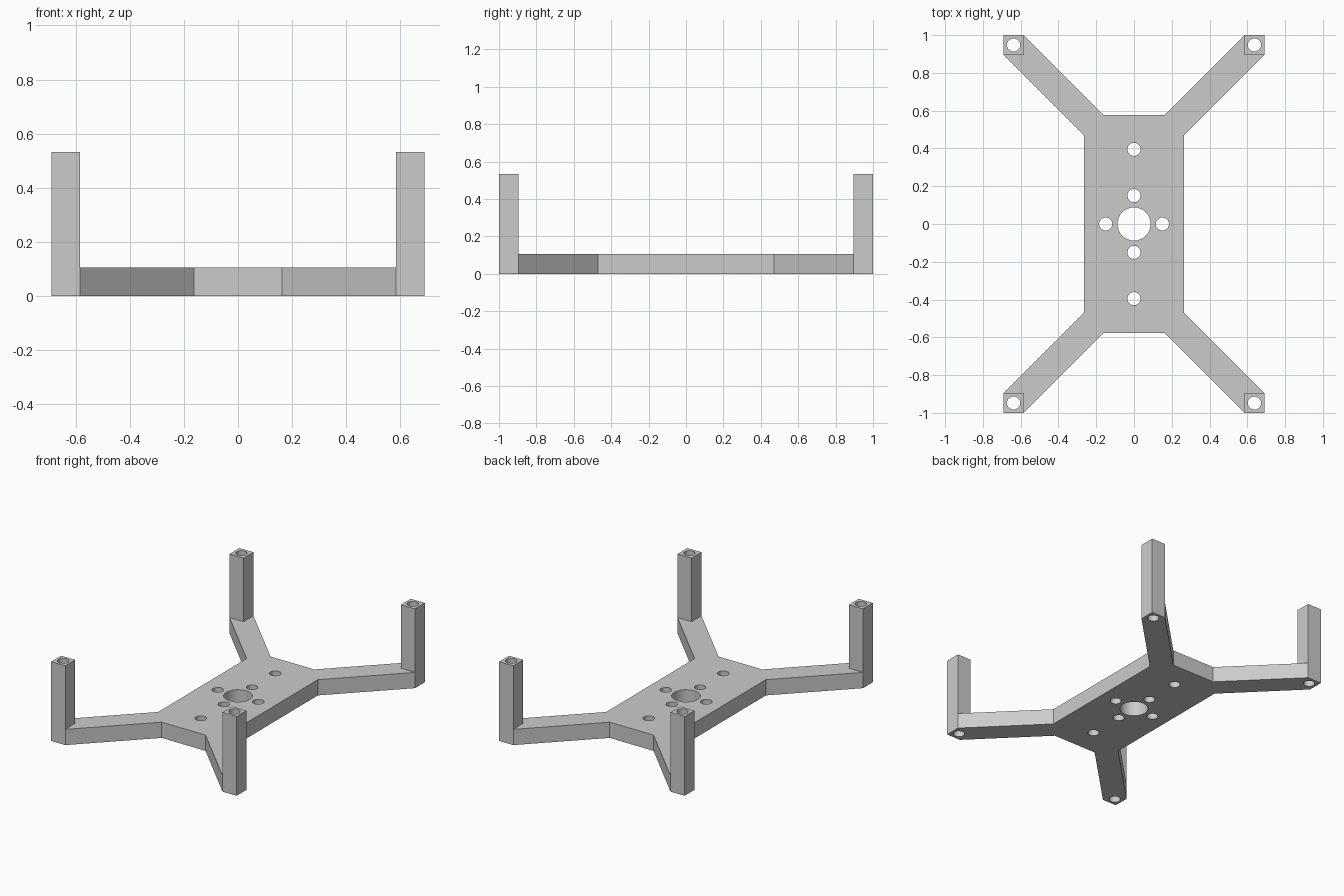
import bpy, bmesh, math

if "Cube" in bpy.data.objects:
    bpy.data.objects.remove(bpy.data.objects["Cube"], do_unlink=True)

grey = bpy.data.materials.new("light grey")
grey.use_nodes = True
grey.diffuse_color = (0.6, 0.6, 0.6, 1)
grey.node_tree.nodes["Principled BSDF"].inputs["Base Color"].default_value = grey.diffuse_color

PLATE_H, POST_H = 0.106, 0.533
X, Y, W = 0.69, 1.0, 0.105          # outer corner and post width
POST = (X - W / 2, Y - W / 2)
SMALL_R, BIG_R = 0.035, 0.088


def circle(cx, cy, r, n=32):
    return [(cx + r * math.cos(math.tau * i / n), cy + r * math.sin(math.tau * i / n))
            for i in range(n)]


def mirror_quarter(points):
    """Mirror a quarter outline in x and y into one closed loop."""
    left = [(-x, y) for x, y in reversed(points)]
    upper = points[::-1] + left[::-1]
    return upper + [(x, -y) for x, y in reversed(upper)]


def cap(bm, loops, z):
    """Fill the flat area between an outline and its holes."""
    edges = []
    for loop in loops:
        vs = [bm.verts.new((x, y, z)) for x, y in loop]
        edges += [bm.edges.new((a, b)) for a, b in zip(vs, vs[1:] + vs[:1])]
    bmesh.ops.triangle_fill(bm, use_beauty=True, use_dissolve=False,
                            edges=edges, normal=(0, 0, 1))


def walls(bm, loops, z0, z1):
    for loop in loops:
        for a, b in zip(loop, loop[1:] + loop[:1]):
            bm.faces.new([bm.verts.new(p) for p in
                          ((*a, z0), (*b, z0), (*b, z1), (*a, z1))])


def finish(bm, name):
    bmesh.ops.remove_doubles(bm, verts=bm.verts, dist=0.0001)
    bmesh.ops.recalc_face_normals(bm, faces=bm.faces)
    mesh = bpy.data.meshes.new(name)
    bm.to_mesh(mesh)
    bm.free()
    mesh.materials.append(grey)
    obj = bpy.data.objects.new(name, mesh)
    bpy.context.collection.objects.link(obj)
    bpy.ops.object.select_all(action='DESELECT')
    obj.select_set(True)
    bpy.context.view_layer.objects.active = obj
    bpy.ops.object.shade_smooth_by_angle(angle=math.radians(30))


# X-shaped base plate with drilled holes, left open on top beneath the posts
inner, shoulder = (0.163, 0.578), (0.265, 0.47)
outline = mirror_quarter([inner, (X - W, Y), (X, Y), (X, Y - W), shoulder])
notched = mirror_quarter([inner, (X - W, Y), (X - W, Y - W), (X, Y - W), shoulder])
plate_holes = [circle(0, 0, BIG_R)]
plate_holes += [circle(x, y, SMALL_R) for x, y in
                ((0.15, 0), (-0.15, 0), (0, 0.15), (0, -0.15), (0, 0.395), (0, -0.395))]
corners = {"back_left": (1, 1), "back_right": (-1, 1),
           "front_left": (1, -1), "front_right": (-1, -1)}
post_holes = [circle(sx * POST[0], sy * POST[1], SMALL_R) for sx, sy in corners.values()]

bm = bmesh.new()
cap(bm, [outline] + plate_holes + post_holes, 0)
cap(bm, [notched] + plate_holes, PLATE_H)
walls(bm, [outline] + plate_holes + post_holes, 0, PLATE_H)
finish(bm, "base_plate")

# Hollow square posts at the four arm ends
for (name, (sx, sy)), hole in zip(corners.items(), post_holes):
    cx, cy = sx * POST[0], sy * POST[1]
    square = [(cx + dx * W / 2, cy + dy * W / 2)
              for dx, dy in ((-1, -1), (1, -1), (1, 1), (-1, 1))]
    bm = bmesh.new()
    cap(bm, [square, hole], POST_H)
    walls(bm, [square, hole], PLATE_H, POST_H)
    finish(bm, "post_" + name)
